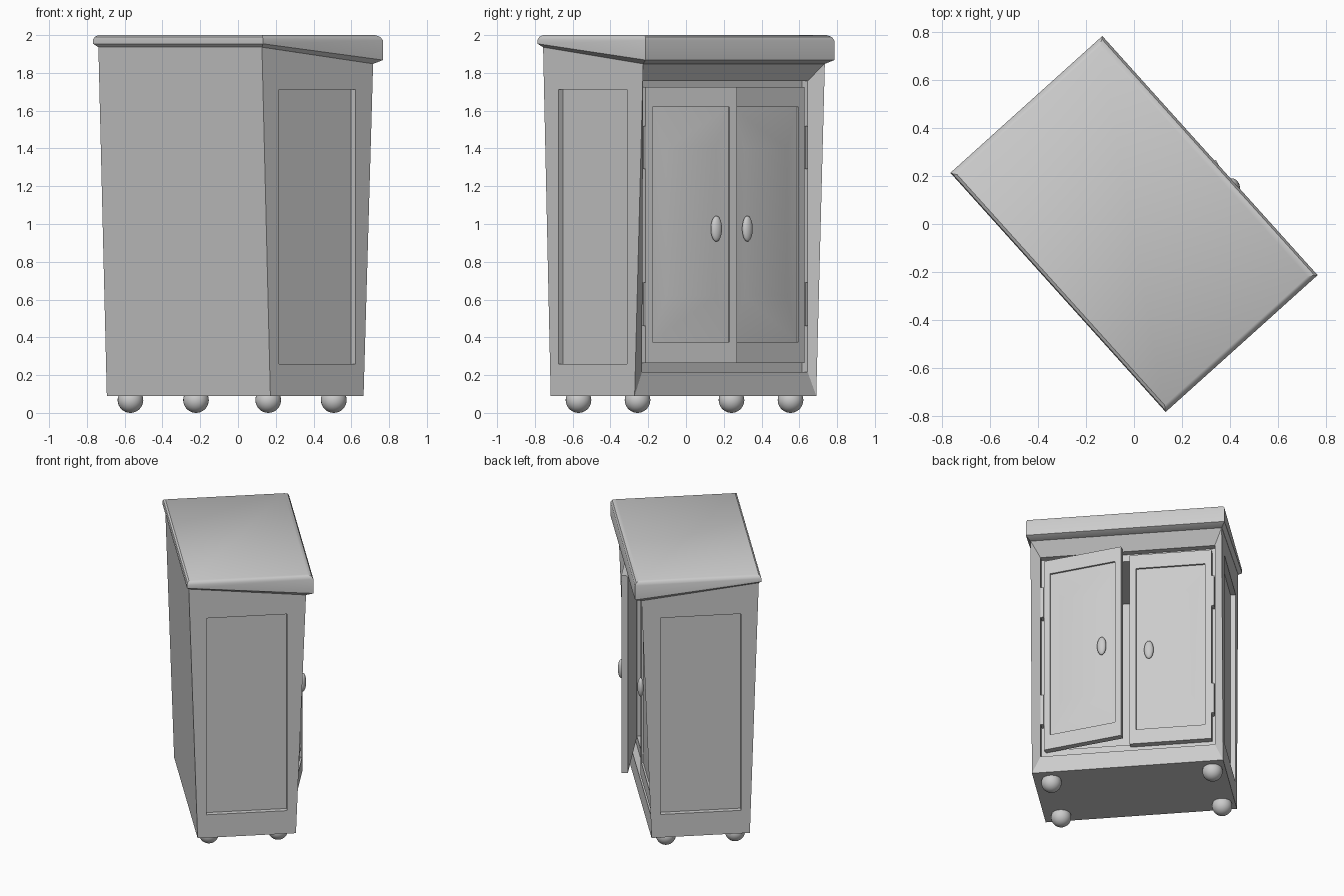
import bpy, bmesh, math
from mathutils import Matrix, Vector

if "Cube" in bpy.data.objects:
    bpy.data.objects.remove(bpy.data.objects["Cube"])

# Local frame: +x is the door side, y is the width; everything is turned 42 degrees
TURN = Matrix.Rotation(math.radians(42), 4, 'Z')


def finish(name, bm, matrix=None, smooth=None):
    bmesh.ops.recalc_face_normals(bm, faces=bm.faces)
    me = bpy.data.meshes.new(name)
    bm.to_mesh(me)
    bm.free()
    me.transform(TURN @ (matrix or Matrix()))
    ob = bpy.data.objects.new(name, me)
    bpy.context.collection.objects.link(ob)
    if smooth:
        bpy.ops.object.select_all(action='DESELECT')
        ob.select_set(True)
        bpy.context.view_layer.objects.active = ob
        bpy.ops.object.shade_smooth_by_angle(angle=math.radians(smooth))
    return ob


def loft(name, rings, matrix=None, smooth=None):
    """Skin a list of four-point rings and cap both ends."""
    bm = bmesh.new()
    loops = [[bm.verts.new(p) for p in ring] for ring in rings]
    for a, b in zip(loops, loops[1:]):
        for i in range(4):
            j = (i + 1) % 4
            bm.faces.new((a[i], a[j], b[j], b[i]))
    bm.faces.new(loops[0])
    bm.faces.new(loops[-1])
    return finish(name, bm, matrix, smooth)


def upright(x0, x1, y0, y1, z0, z1):
    """Ring facing +x; x0 is depth at the bottom, x1 at the top."""
    return [(x0, y0, z0), (x0, y1, z0), (x1, y1, z1), (x1, y0, z1)]


def flat(xb, zb, xf, zf, y):
    """Ring facing up, with back and front heights."""
    return [(xb, -y, zb), (xf, -y, zf), (xf, y, zf), (xb, y, zb)]


def box(name, x0, x1, y0, y1, z0, z1, matrix=None):
    return loft(name, [upright(x0, x0, y0, y1, z0, z1), upright(x1, x1, y0, y1, z0, z1)], matrix)


def ball(name, centre, radii, matrix=None):
    bm = bmesh.new()
    bmesh.ops.create_uvsphere(bm, u_segments=24, v_segments=16, radius=1)
    m = Matrix.Translation(centre) @ Matrix.Diagonal((*radii, 1))
    return finish(name, bm, (matrix or Matrix()) @ m, 60)


# Flared body: back, front edge, sloping bezel, door rebate, cavity
W = 0.647
front = upright(0.312, 0.38, -W, W, 0.09, 1.85)
back = upright(-0.352, -0.412, -W, W, 0.09, 1.937)
body = loft("cabinet_body", [
    back, front,
    upright(0.307, 0.307, -0.59, 0.59, 0.217, 1.757),
    upright(0.264, 0.264, -0.59, 0.59, 0.217, 1.757),
    upright(0.264, 0.264, -0.55, 0.55, 0.285, 1.705),
    upright(-0.30, -0.30, -0.55, 0.55, 0.285, 1.705)])

# Recessed side panels
for s in (-1, 1):
    y0, y1 = sorted((s * 0.612, s * 0.75))
    cutter = box("side_panel_cutter", -0.292, 0.253, y0, y1, 0.26, 1.713)
    cutter.hide_render = True
    cutter.hide_set(True)
    mod = body.modifiers.new("side_panel", 'BOOLEAN')
    mod.object = cutter
    mod.operation = 'DIFFERENCE'
    mod.solver = 'EXACT'

# Wedge-shaped top with eased edges
loft("cabinet_top", [
    flat(-0.412, 1.936, 0.38, 1.848, 0.648),
    flat(-0.427, 1.954, 0.427, 1.868, 0.672),
    flat(-0.427, 1.977, 0.427, 1.972, 0.672),
    flat(-0.423, 1.991, 0.417, 1.99, 0.664),
    flat(-0.411, 2.0, 0.392, 2.0, 0.648)], smooth=35)


# Doors: local origin at the hinge-side front corner, y runs to the free edge
def door(side, hinge_y, mirror, angle):
    m = (Matrix.Translation((0.309, hinge_y, 0))
         @ Matrix.Rotation(math.radians(-angle), 4, 'Z')
         @ Matrix.Diagonal((1, mirror, 1, 1)))
    L, a, b = 0.553, 0.043, 0.51

    def r(x, y0, y1, z0, z1):
        return upright(x, x, y0, y1, z0, z1)
    loft(side + "_door", [
        r(-0.044, 0, L, 0.265, 1.725),
        r(0, 0, L, 0.265, 1.725),
        r(0, a, b, 0.375, 1.62),
        r(-0.013, a, b, 0.375, 1.62),
        r(0.0, 0.125, 0.428, 0.62, 1.40)], m, 25)
    ball(side + "_door_knob", (0.015, 0.421, 0.975), (0.022, 0.032, 0.068), m)
    for z in (0.46, 1.29):
        y0, y1 = sorted((hinge_y, hinge_y - mirror * 0.02))
        box(side + "_door_hinge", 0.264, 0.315, y0, y1, z, z + 0.23)


door("left", -0.567, 1, 13)
door("right", 0.567, -1, 0)

# Ball feet
for x in (-0.262, 0.205):
    for y in (-0.53, 0.56):
        ball("foot", (x, y, 0.068), (0.068, 0.068, 0.068))
